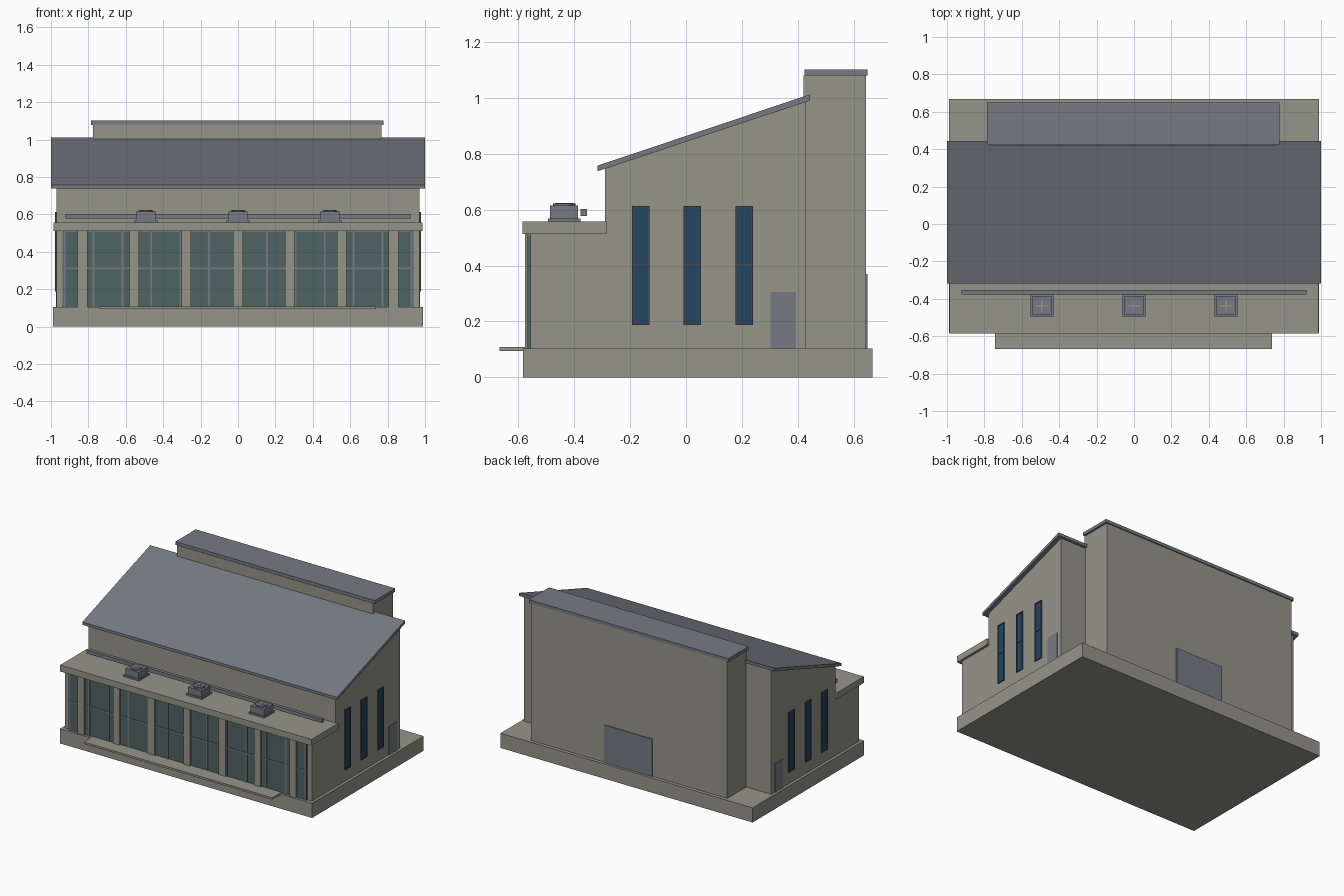
import bpy, bmesh

old = bpy.data.objects.get("Cube")
if old:
    bpy.data.objects.remove(old, do_unlink=True)


def material(name, rgb):
    m = bpy.data.materials.new(name)
    m.use_nodes = True
    color = (*rgb, 1)
    m.diffuse_color = color
    node = m.node_tree.nodes["Principled BSDF"]
    node.inputs["Base Color"].default_value = color
    node.inputs["Roughness"].default_value = 0.8
    return m


stone = material("warm grey stone", (0.3, 0.3, 0.255))
metal = material("blue grey metal", (0.18, 0.195, 0.225))
teal = material("teal glass", (0.08, 0.127, 0.124))
blue = material("blue glass", (0.017, 0.06, 0.12))
dark = material("dark frame", (0.06, 0.065, 0.075))


def finish(name, bm, mat):
    bmesh.ops.recalc_face_normals(bm, faces=bm.faces)
    mesh = bpy.data.meshes.new(name)
    bm.to_mesh(mesh)
    bm.free()
    mesh.materials.append(mat)
    obj = bpy.data.objects.new(name, mesh)
    bpy.context.collection.objects.link(obj)
    return obj


def box(name, x, y, z, mat):
    """Box from (low, high) pairs on each axis."""
    bm = bmesh.new()
    bmesh.ops.create_cube(bm, size=1)
    for v in bm.verts:
        v.co = [(r[0] + r[1]) / 2 + c * (r[1] - r[0]) for r, c in zip((x, y, z), v.co)]
    return finish(name, bm, mat)


def extrude_x(name, profile, half, mat):
    """Extrude a (y, z) profile symmetrically along x."""
    bm = bmesh.new()
    face = bm.faces.new([bm.verts.new((-half, y, z)) for y, z in profile])
    new = bmesh.ops.extrude_face_region(bm, geom=[face])["geom"]
    verts = [g for g in new if isinstance(g, bmesh.types.BMVert)]
    bmesh.ops.translate(bm, verts=verts, vec=(2 * half, 0, 0))
    return finish(name, bm, mat)


def around(c, half):
    return (c - half, c + half)


BASE = 0.104
CANOPY = 0.512
WALL = 0.97

# Ground works
box("base_plinth", around(0, 0.99), (-0.583, 0.667), (0, BASE), stone)
box("entrance_slab", around(-0.003, 0.74), (-0.667, -0.5), (0.094, 0.108), stone)

# Main hall with sloping roof
extrude_x("main_hall", [(-0.29, BASE), (0.43, BASE), (0.43, 0.99), (-0.29, 0.748)], WALL, stone)
extrude_x("sloping_roof", [(-0.317, 0.737), (0.443, 0.99), (0.443, 1.012), (-0.317, 0.757)], 1.0, metal)

# Rear tower
box("rear_tower", around(-0.004, 0.77), (0.42, 0.643), (BASE, 1.08), stone)
box("tower_cap", around(-0.004, 0.783), (0.423, 0.65), (1.079, 1.102), metal)
box("rear_door", around(0, 0.188), (0.64, 0.65), (BASE, 0.37), metal)

# Front gallery with glazing
box("front_gallery", around(0, WALL), (-0.557, -0.285), (BASE, CANOPY), stone)
box("canopy", around(0, 0.987), (-0.585, -0.285), (CANOPY, 0.557), stone)
box("front_glass", around(0, 0.937), (-0.565, -0.555), (BASE, CANOPY - 0.004), teal)
for i in range(-6, 7):
    box("front_mullion", around(i * 0.1545, 0.005), (-0.569, -0.556), (BASE, CANOPY), metal)
box("front_transom", around(0, 0.937), (-0.569, -0.556), around(0.312, 0.004), metal)
for i in range(-3, 4):
    box("front_column", around(i * 0.277, 0.026), (-0.575, -0.55), (BASE, CANOPY), stone)

# Side windows and doors
for side in (-1, 1):
    def span(depth):
        return tuple(sorted((side * (WALL - 0.01), side * (WALL + depth))))

    box("side_door", span(0.004), (0.302, 0.393), (BASE, 0.306), metal)
    for y in (-0.162, 0.022, 0.208):
        box("side_window_glass", span(0.003), around(y, 0.03), (0.188, 0.612), blue)
        for edge in (-1, 1):
            box("side_window_jamb", span(0.008), around(y + edge * 0.029, 0.0025), (0.187, 0.613), dark)
        for z in (0.19, 0.402, 0.61):
            box("side_window_rail", span(0.008), around(y, 0.031), around(z, 0.003), dark)

# Duct and rooftop units
box("roof_duct", around(0, 0.923), (-0.378, -0.354), (0.577, 0.603), metal)
for x in (-0.492, 0, 0.492):
    y = -0.436
    box("unit_base", around(x, 0.061), around(y, 0.058), (0.556, 0.569), metal)
    box("unit_body", around(x, 0.052), around(y, 0.05), (0.568, 0.614), metal)
    bm = bmesh.new()
    bmesh.ops.create_cone(bm, cap_ends=True, segments=24, radius1=0.04, radius2=0.04, depth=0.01)
    bmesh.ops.translate(bm, verts=bm.verts, vec=(x, y, 0.617))
    finish("unit_fan", bm, metal)
    box("fan_blade_across", around(x, 0.033), around(y, 0.004), (0.62, 0.624), stone)
    box("fan_blade_along", around(x, 0.004), around(y, 0.033), (0.62, 0.624), stone)
